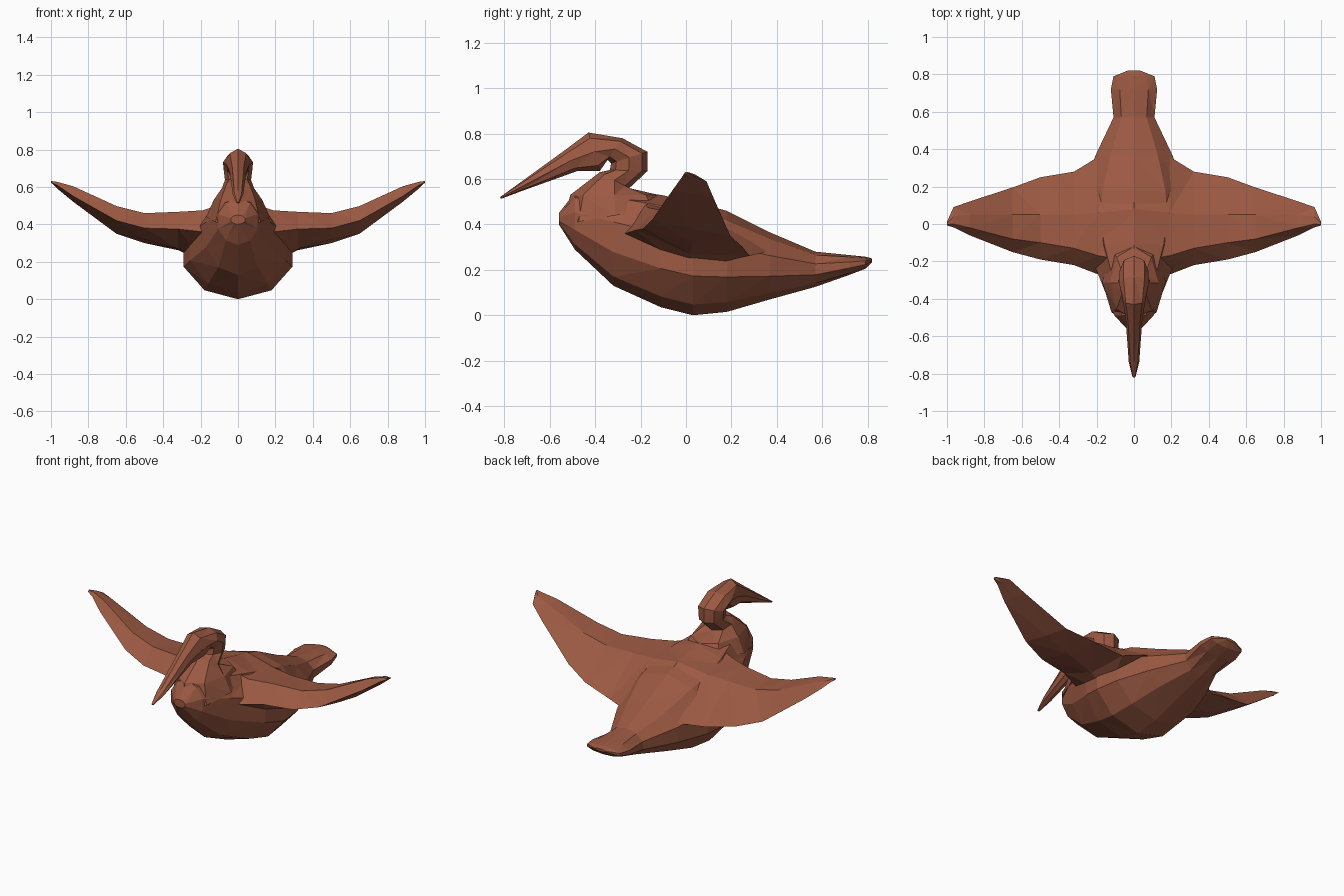
import bpy, bmesh, math

mat = bpy.data.materials.new("terracotta")
mat.diffuse_color = (0.33, 0.10, 0.055, 1)


def loft(name, rings):
    """Skin a closed, flat-shaded solid over rings with equal point counts."""
    bm = bmesh.new()
    vs = [[bm.verts.new(p) for p in r] for r in rings]
    n = len(rings[0])
    for a, b in zip(vs, vs[1:]):
        for i in range(n):
            j = (i + 1) % n
            bm.faces.new((a[i], a[j], b[j], b[i]))
    bm.faces.new(vs[0])
    bm.faces.new(vs[-1])
    bmesh.ops.triangulate(bm, faces=bm.faces[:])
    bmesh.ops.recalc_face_normals(bm, faces=bm.faces[:])
    me = bpy.data.meshes.new(name)
    bm.to_mesh(me)
    bm.free()
    me.materials.append(mat)
    ob = bpy.data.objects.new(name, me)
    bpy.context.collection.objects.link(ob)
    return ob


def oval(low, high, w, n):
    """Oval ring spanning two (y, z) outline points, half width w in x."""
    pts = []
    for i in range(n):
        a = math.tau * i / n
        t = (1 - math.cos(a)) / 2
        pts.append((w * math.sin(a),
                    low[0] + (high[0] - low[0]) * t,
                    low[1] + (high[1] - low[1]) * t))
    return pts


# Body and tail: y, bottom z, top z, half width
body = [(-0.56, 0.40, 0.45, 0.04), (-0.49, 0.29, 0.54, 0.11),
        (-0.32, 0.13, 0.56, 0.18), (-0.11, 0.035, 0.53, 0.27),
        (0.03, 0.0, 0.50, 0.305), (0.18, 0.015, 0.46, 0.285),
        (0.37, 0.07, 0.365, 0.215), (0.57, 0.125, 0.28, 0.115),
        (0.72, 0.178, 0.265, 0.13), (0.79, 0.205, 0.258, 0.115),
        (0.82, 0.235, 0.25, 0.035)]
loft("body_and_tail", [oval((y, b), (y, t), w, 10) for y, b, t, w in body])

# Neck, head and beak: front/lower point, back/upper point, half width
neck = [((-0.54, 0.40), (-0.08, 0.48), 0.17), ((-0.51, 0.53), (-0.12, 0.53), 0.13),
        ((-0.38, 0.63), (-0.25, 0.56), 0.085), ((-0.335, 0.64), (-0.17, 0.635), 0.07),
        ((-0.33, 0.67), (-0.17, 0.72), 0.077), ((-0.345, 0.685), (-0.28, 0.78), 0.08),
        ((-0.38, 0.635), (-0.43, 0.805), 0.062), ((-0.48, 0.635), (-0.53, 0.73), 0.045),
        ((-0.73, 0.545), (-0.745, 0.574), 0.028), ((-0.815, 0.513), (-0.82, 0.52), 0.008)]
loft("neck_head_beak", [oval(a, b, w, 8) for a, b, w in neck])

# Wings: x, then (y, z) of leading edge, crest, mid top, trailing edge, underside
wing = [(0.0, (-0.33, 0.35), (-0.2, 0.535), (0.08, 0.495), (0.42, 0.33), (0.0, 0.2)),
        (0.19, (-0.27, 0.36), (-0.17, 0.475), (0.06, 0.46), (0.36, 0.28), (0.0, 0.2)),
        (0.32, (-0.22, 0.375), (-0.13, 0.467), (0.05, 0.45), (0.28, 0.262), (0.02, 0.27)),
        (0.5, (-0.19, 0.38), (-0.1, 0.46), (0.05, 0.45), (0.25, 0.30), (0.03, 0.32)),
        (0.65, (-0.15, 0.42), (-0.08, 0.498), (0.05, 0.485), (0.195, 0.35), (0.03, 0.38)),
        (0.88, (-0.06, 0.55), (-0.02, 0.603), (0.05, 0.59), (0.12, 0.52), (0.03, 0.535)),
        (0.965, (-0.018, 0.608), (0.0, 0.627), (0.04, 0.62), (0.09, 0.59), (0.03, 0.598)),
        (1.0, (-0.008, 0.625), (-0.003, 0.632), (0.005, 0.632), (0.012, 0.626), (0.0, 0.622))]
half = [[(r[0], y, z) for y, z in r[1:]] for r in wing]
other = [[(-x, y, z) for x, y, z in r] for r in reversed(half[1:])]
loft("wings_and_back", other + half)
